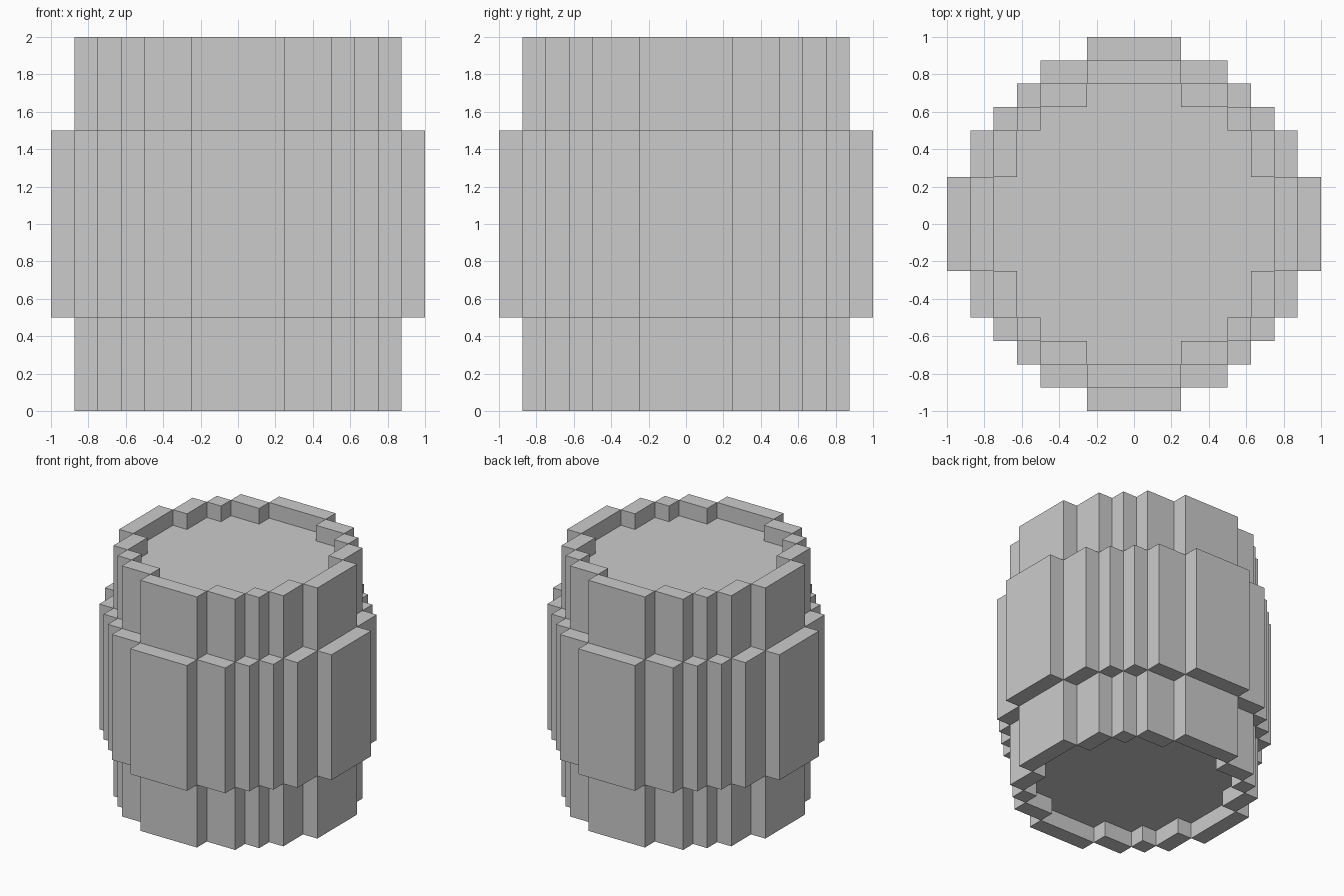
import bpy, bmesh
from mathutils import Vector

if "Cube" in bpy.data.objects:
    bpy.data.objects.remove(bpy.data.objects["Cube"])

U = 0.125  # block size

# Half-depth of each column, counted in blocks outward from the centre
BELLY = [8, 8, 7, 7, 6, 5, 4, 2]
END = [7, 7, 6, 6, 5, 4, 2]
RECESS = [6, 6, 5, 5, 4, 2]


def within(profile, i, j):
    col = i if i >= 0 else -i - 1
    row = j if j >= 0 else -j - 1
    return col < len(profile) and row < profile[col]


def solid(i, j, k):
    if not 0 <= k < 16:
        return False
    if 4 <= k < 12:
        return within(BELLY, i, j)
    if k in (0, 15) and within(RECESS, i, j):
        return False
    return within(END, i, j)


# Barrel: outer skin of the stepped block shape
bm = bmesh.new()
for i in range(-8, 8):
    for j in range(-8, 8):
        for k in range(16):
            if not solid(i, j, k):
                continue
            centre = Vector((i + 0.5, j + 0.5, k + 0.5))
            for axis in range(3):
                for sign in (-1, 1):
                    n = Vector((0, 0, 0))
                    n[axis] = sign
                    if solid(i + int(n.x), j + int(n.y), k + int(n.z)):
                        continue
                    a = Vector((0, 0, 0))
                    a[(axis + 1) % 3] = 1
                    b = n.cross(a)
                    corners = [centre + (n + s * a + t * b) / 2
                               for s, t in ((-1, -1), (1, -1), (1, 1), (-1, 1))]
                    bm.faces.new([bm.verts.new(c * U) for c in corners])

# Weld the blocks and merge coplanar squares into clean flat panels
bmesh.ops.remove_doubles(bm, verts=bm.verts, dist=0.001)
bmesh.ops.dissolve_limit(bm, angle_limit=0.02, verts=bm.verts, edges=bm.edges,
                         delimit={'NORMAL'})

mesh = bpy.data.meshes.new("barrel")
bm.to_mesh(mesh)
bm.free()
barrel = bpy.data.objects.new("barrel", mesh)
bpy.context.collection.objects.link(barrel)
